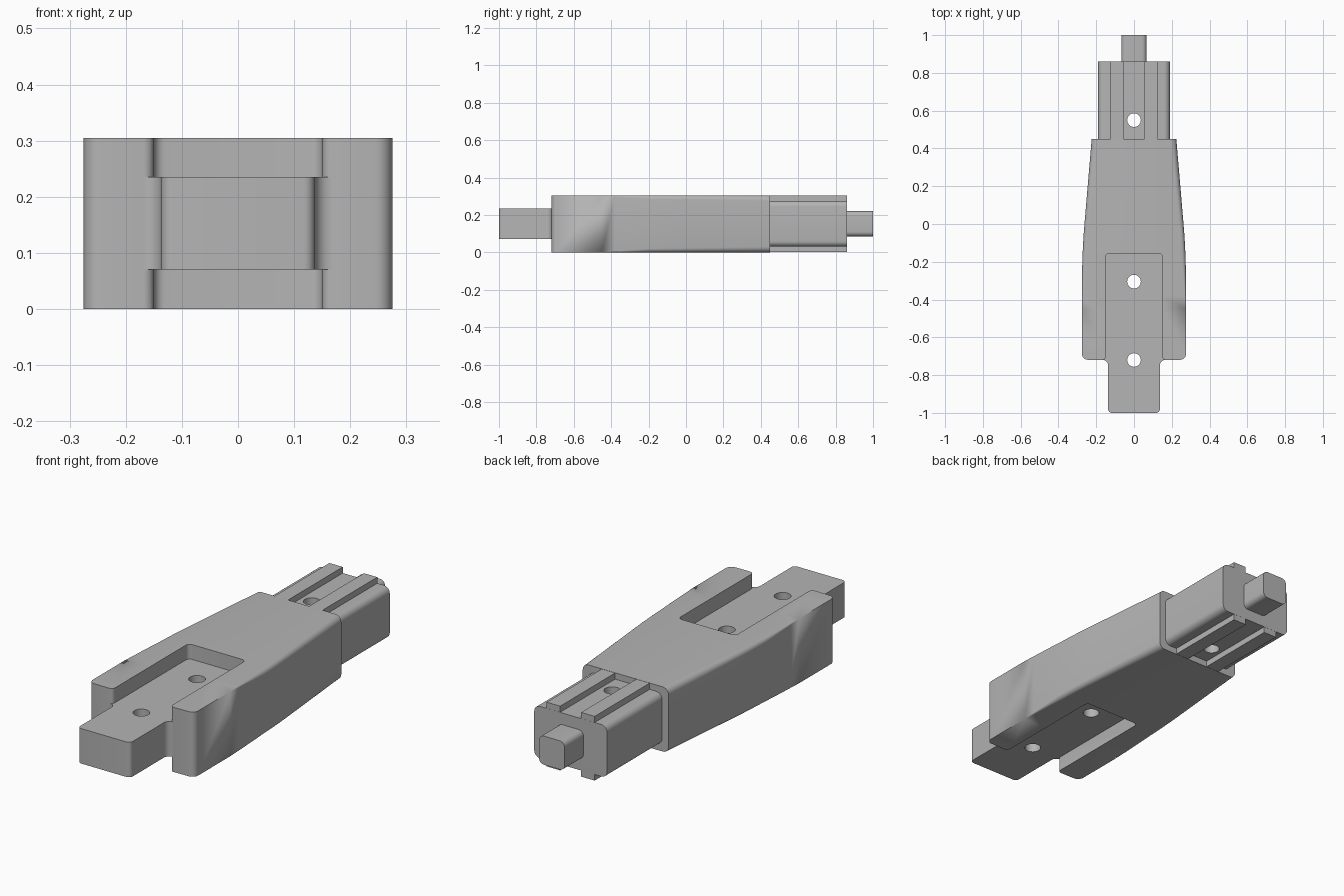
import bpy, bmesh, math

if "Cube" in bpy.data.objects:
    bpy.data.objects.remove(bpy.data.objects["Cube"])

MID = 0.1525          # mid height of the whole part
H = 0.1525            # half height of the body

grey = bpy.data.materials.new("plain_grey")
grey.diffuse_color = (0.46, 0.46, 0.46, 1)
grey.use_nodes = True
grey.node_tree.nodes["Principled BSDF"].inputs["Base Color"].default_value = grey.diffuse_color


def finish(name, bm):
    bmesh.ops.remove_doubles(bm, verts=bm.verts, dist=1e-5)
    bmesh.ops.recalc_face_normals(bm, faces=bm.faces)
    me = bpy.data.meshes.new(name)
    bm.to_mesh(me)
    bm.free()
    me.materials.append(grey)
    ob = bpy.data.objects.new(name, me)
    bpy.context.collection.objects.link(ob)
    return ob


def loft(name, sections, n=6):
    """Skin rounded rectangles given as (y, half width, half height, corner radius)."""
    bm = bmesh.new()
    rings = []
    for y, w, h, r in sections:
        ring = []
        for q, (sx, sz) in enumerate([(1, 1), (-1, 1), (-1, -1), (1, -1)]):
            for i in range(n + 1):
                a = math.pi / 2 * (q + i / n)
                ring.append(bm.verts.new((sx * (w - r) + r * math.cos(a), y,
                                          MID + sz * (h - r) + r * math.sin(a))))
        rings.append(ring)
    for a, b in zip(rings, rings[1:]):
        for i in range(len(a)):
            j = (i + 1) % len(a)
            bm.faces.new((a[i], a[j], b[j], b[i]))
    bm.faces.new(rings[0])
    bm.faces.new(rings[-1])
    return finish(name, bm)


def prism(name, outline, z0, z1):
    """Extrude an x-y outline between two heights."""
    bm = bmesh.new()
    face = bm.faces.new([bm.verts.new((x, y, z0)) for x, y in outline])
    top = bmesh.ops.extrude_face_region(bm, geom=[face])["geom"]
    bmesh.ops.translate(bm, vec=(0, 0, z1 - z0),
                        verts=[v for v in top if isinstance(v, bmesh.types.BMVert)])
    return finish(name, bm)


def combine(target, tool, operation):
    mod = target.modifiers.new(operation, 'BOOLEAN')
    mod.operation, mod.object, mod.solver = operation, tool, 'EXACT'
    bpy.context.view_layer.objects.active = target
    bpy.ops.object.modifier_apply(modifier=mod.name)
    bpy.data.objects.remove(tool)


def quarter(steps=6):
    return [math.pi / 2 * i / steps for i in range(steps + 1)]


# Tongue with rounded front corners, flaring into the body
sections = [(-0.98 - 0.02 * math.cos(a), 0.117 + 0.02 * math.sin(a), H, 0) for a in quarter()]
sections += [(-0.748 + 0.028 * math.sin(a), 0.165 - 0.028 * math.cos(a), H, 0) for a in quarter()]
# Body: rounded front corners, then a gentle taper whose edges grow rounder
sections += [(-0.689 - 0.03 * math.cos(a), 0.245 + 0.03 * math.sin(a), H, 0) for a in quarter()]
for y in (-0.45, -0.38, -0.3, -0.25, -0.2, -0.15, -0.1, -0.05, 0, 0.45):
    if y <= 0:
        w = 0.275 - 0.1417 * max(0, y + 0.3) ** 2
    else:
        w = 0.224
    r = 0.02 * (y + 0.45) / 0.25 if y < -0.2 else 0.02 + 0.01 * (y + 0.2) / 0.65
    sections.append((y, w, H, r))
# Shank and end pin
sections += [(0.4501, 0.19, 0.1225, 0.03), (0.86, 0.19, 0.1225, 0.03),
             (0.8601, 0.067, 0.0675, 0.025), (1.0, 0.067, 0.0675, 0.025)]
body = loft("connector_body", sections)

# Slots in the top and bottom, running out over the tongue
half = [(0.168, -1.05)]
half += [(0.168 - 0.018 * math.sin(a), -0.702 - 0.018 * math.cos(a)) for a in quarter()]
half += [(0.13 + 0.02 * math.cos(a), -0.175 + 0.02 * math.sin(a)) for a in quarter()]
outline = half + [(-x, y) for x, y in reversed(half)]
combine(body, prism("top_slot", outline, 0.235, 0.4), 'DIFFERENCE')
combine(body, prism("bottom_slot", outline, -0.1, 0.07), 'DIFFERENCE')

# Long ribs on the top and bottom of the shank
for s in (-1, 1):
    rib = [(s * 0.055, 0.44), (s * 0.125, 0.44), (s * 0.125, 0.8595), (s * 0.055, 0.8595)]
    combine(body, prism("rib", rib, 0.001, 0.304), 'UNION')

# Screw holes
for y in (-0.72, -0.305, 0.55):
    circle = [(0.036 * math.cos(t * math.pi / 16), y + 0.036 * math.sin(t * math.pi / 16))
              for t in range(32)]
    combine(body, prism("hole", circle, -0.1, 0.4), 'DIFFERENCE')

bpy.ops.object.select_all(action='DESELECT')
body.select_set(True)
bpy.context.view_layer.objects.active = body
bpy.ops.object.shade_smooth_by_angle(angle=math.radians(30))
